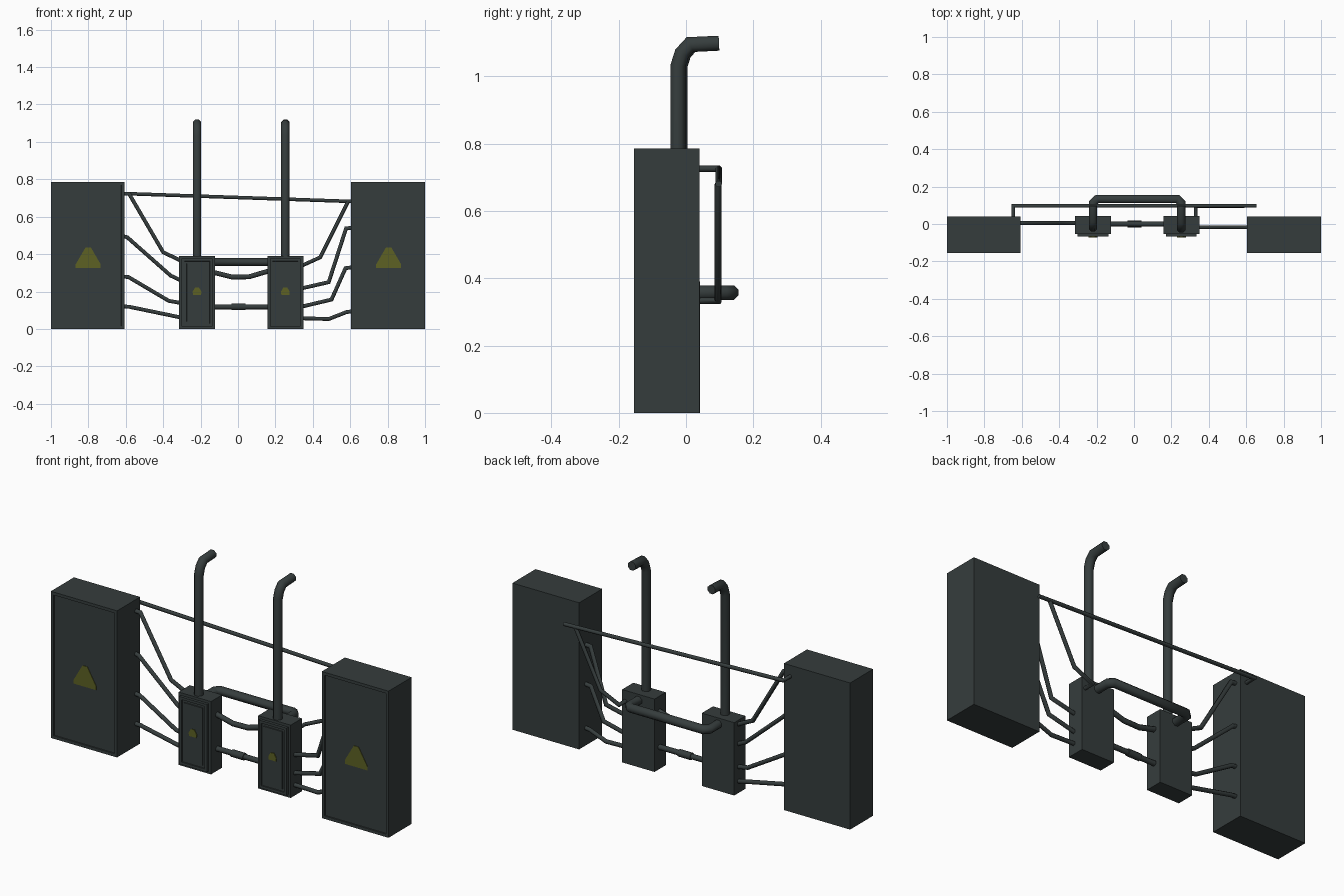
import bpy, bmesh, math
from mathutils import Vector

if "Cube" in bpy.data.objects:
    bpy.data.objects.remove(bpy.data.objects["Cube"])


def material(name, rgb):
    m = bpy.data.materials.new(name)
    m.diffuse_color = (*rgb, 1)
    m.use_nodes = True
    m.node_tree.nodes["Principled BSDF"].inputs["Base Color"].default_value = m.diffuse_color
    return m


STEEL = material("dark_steel", (0.036, 0.046, 0.046))
YELLOW = material("dull_yellow", (0.11, 0.12, 0.017))


def finish(bm, name, mat):
    bmesh.ops.recalc_face_normals(bm, faces=bm.faces)
    me = bpy.data.meshes.new(name)
    bm.to_mesh(me)
    bm.free()
    me.materials.append(mat)
    ob = bpy.data.objects.new(name, me)
    bpy.context.collection.objects.link(ob)
    return ob


def box(name, lo, hi, steps=()):
    """Box whose front face gets a series of (inset, outward depth) steps."""
    bm = bmesh.new()
    bmesh.ops.create_cube(bm, size=1)
    lo, hi = Vector(lo), Vector(hi)
    for v in bm.verts:
        v.co = Vector([(lo[i] + hi[i]) / 2 + v.co[i] * (hi[i] - lo[i]) for i in range(3)])
    bm.normal_update()
    front = min(bm.faces, key=lambda f: f.calc_center_median().y)
    for inset, depth in steps:
        bmesh.ops.inset_region(bm, faces=[front], thickness=inset, use_even_offset=True)
        if depth:
            bmesh.ops.inset_region(bm, faces=[front], thickness=0.0005, depth=depth,
                                   use_even_offset=True)
    return finish(bm, name, STEEL)


def sign(name, outline, y):
    """Thin painted plate facing the front."""
    bm = bmesh.new()
    f = bm.faces.new([bm.verts.new((x, y, z)) for x, z in outline])
    ext = bmesh.ops.extrude_face_region(bm, geom=[f])
    for v in ext["geom"]:
        if isinstance(v, bmesh.types.BMVert):
            v.co.y += 0.004
    return finish(bm, name, YELLOW)


def tube(name, pts, r):
    """Octagonal tube swept along a path with mitred corners."""
    pts = [Vector(p) for p in pts]
    dirs = [(b - a).normalized() for a, b in zip(pts, pts[1:])]
    n = 8
    side = dirs[0].orthogonal().normalized()
    up = dirs[0].cross(side)
    ring = [pts[0] + r * (side * math.cos(a) + up * math.sin(a))
            for a in (2 * math.pi * (i + 0.5) / n for i in range(n))]
    bm = bmesh.new()
    prev = [bm.verts.new(p) for p in ring]
    bm.faces.new(prev)
    for i, d in enumerate(dirs):
        # slide the ring along the segment onto the mitre plane of its end
        nrm = (d + dirs[i + 1]).normalized() if i + 1 < len(dirs) else d
        ring = [p + d * ((pts[i + 1] - p).dot(nrm) / d.dot(nrm)) for p in ring]
        cur = [bm.verts.new(p) for p in ring]
        for k in range(n):
            bm.faces.new((prev[k], prev[(k + 1) % n], cur[(k + 1) % n], cur[k]))
        prev = cur
    bm.faces.new(prev)
    ob = finish(bm, name, STEEL)
    bpy.context.view_layer.objects.active = ob
    ob.select_set(True)
    bpy.ops.object.shade_smooth_by_angle(angle=math.radians(50))
    ob.select_set(False)


# large cabinets with recessed doors and warning triangles
for side, x0, x1 in (("left", -1, -0.608), ("right", 0.605, 1)):
    box(side + "_large_cabinet", (x0, -0.155, 0), (x1, 0.04, 0.785), [(0.016, -0.006)])
    c = (x0 + x1) / 2 + 0.003
    tri = [(-.067, .325), (.067, .325), (.067, .345), (.014, .436), (-.014, .436), (-.067, .345)]
    sign(side + "_warning_triangle", [(c + x, z) for x, z in tri], -0.1515)

# small junction boxes with raised, panelled lids
for side, c, py in (("left", -0.219, -0.018), ("right", 0.253, -0.024)):
    box(side + "_junction_box", (c - 0.096, -0.053, 0), (c + 0.096, 0.042, 0.39))
    box(side + "_junction_lid", (c - 0.082, -0.068, 0.014), (c + 0.082, -0.05, 0.376),
        [(0.014, -0.006), (0.012, 0.005)])
    dot = [(-.021, .182), (.021, .182), (.024, .198), (.01, .222), (-.01, .222), (-.024, .198)]
    sign(side + "_small_sign", [(c + x, z) for x, z in dot], -0.0715)
    # tall riser pipe bending backwards
    tube(side + "_riser_pipe", [(c, py, 0.37), (c, py, 1.03), (c, py + 0.012, 1.068),
                                (c, py + 0.036, 1.094), (c, 0.098, 1.098)], 0.024)

# heavy pipe looping behind the junction boxes
tube("rear_link_pipe", [(-0.219, 0.03, 0.357), (-0.219, 0.113, 0.357), (-0.197, 0.134, 0.357),
                        (0.233, 0.134, 0.357), (0.253, 0.113, 0.357), (0.253, 0.03, 0.357)], 0.023)

# links between the junction boxes
tube("sagging_link", [(-0.13, 0, 0.302), (-0.03, 0, 0.277), (0.06, 0, 0.279), (0.165, 0, 0.31)], 0.014)
tube("straight_link", [(-0.13, 0, 0.118), (0.165, 0, 0.118)], 0.014)
tube("link_coupling", [(-0.035, 0, 0.118), (0.04, 0, 0.118)], 0.019)

# long conduit and its branch at the back
tube("long_conduit", [(-0.645, 0.03, 0.725), (-0.645, 0.097, 0.725), (0.655, 0.097, 0.68)], 0.01)
tube("branch_conduit", [(0.33, 0.03, 0.333), (0.33, 0.095, 0.333), (0.44, 0.095, 0.383),
                        (0.588, 0.095, 0.68)], 0.01)

# cables from the cabinets to the junction boxes
LEFT = [[(-.62, .724), (-.582, .722), (-.4, .41), (-.3, .362)],
        [(-.62, .497), (-.592, .49), (-.36, .285), (-.3, .257)],
        [(-.62, .281), (-.585, .277), (-.37, .15), (-.3, .138)],
        [(-.62, .121), (-.58, .118), (-.3, .06)]]
RIGHT = [[(.34, .217), (.485, .25), (.578, .538), (.615, .54)],
         [(.34, .119), (.5, .157), (.575, .325), (.615, .33)],
         [(.34, .057), (.485, .053), (.58, .09), (.615, .095)]]
for side, y, runs in (("left", 0.005, LEFT), ("right", -0.017, RIGHT)):
    for i, run in enumerate(runs):
        tube(f"{side}_cable_{i + 1}", [(x, y, z) for x, z in run], 0.011)
